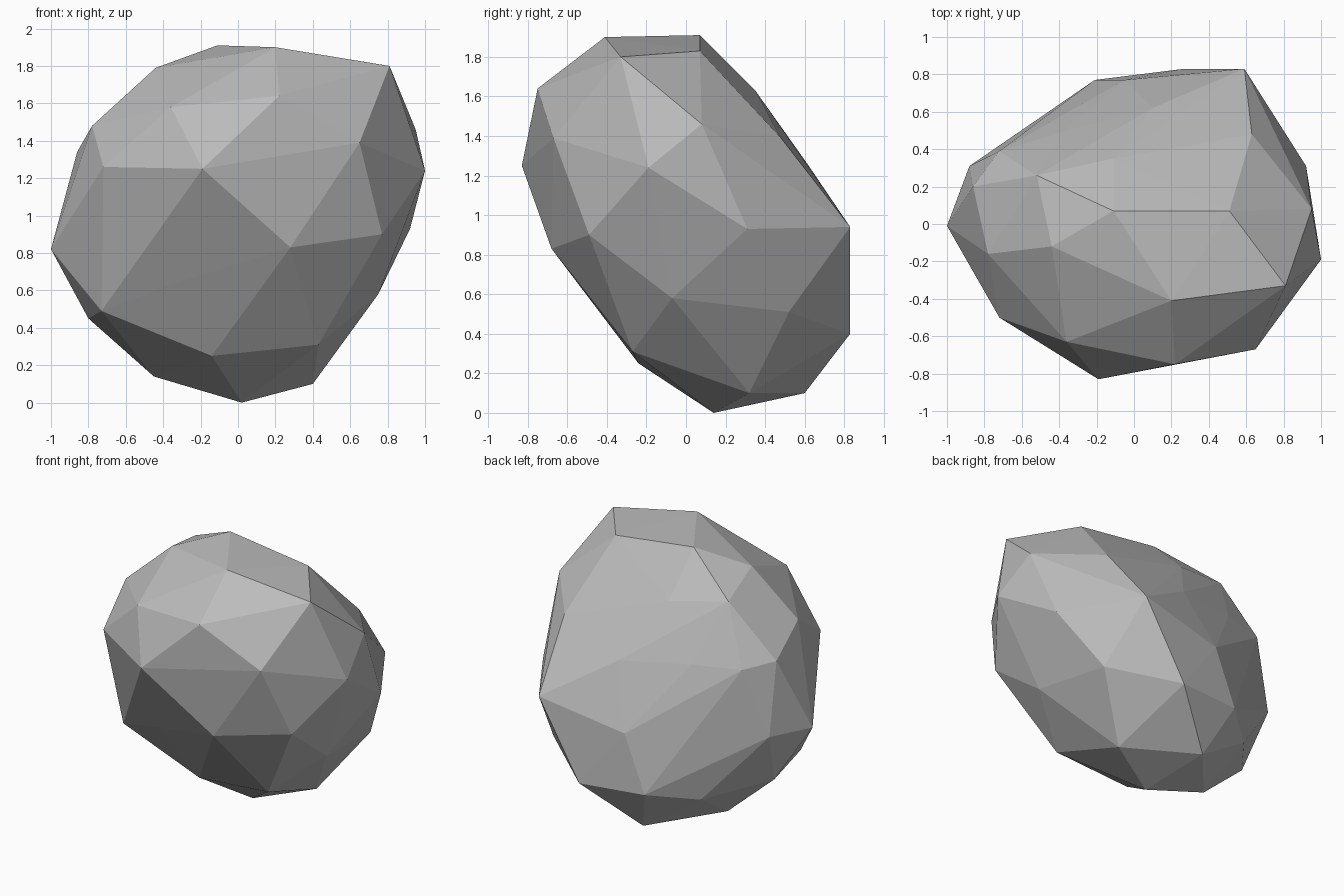
import bpy
import bmesh
from mathutils import Vector

cube = bpy.data.objects.get("Cube")
if cube:
    bpy.data.objects.remove(cube, do_unlink=True)

# Chiselled corners of the boulder, in hundredths, grouped by band
crown = [(-11, 7, 191), (20, -41, 190), (81, -33, 180), (51, 7, 183),
         (-44, -12, 179), (-52, 26, 170), (-11, 35, 163), (22, -75, 164),
         (-36, -63, 158)]
shoulder = [(-78, -16, 148), (-86, 20, 134), (-72, 39, 131), (-39, 49, 130),
            (10, 62, 125), (63, 48, 139), (95, 8, 146), (100, -19, 124),
            (65, -67, 139), (-19, -83, 125), (-72, -50, 126)]
waist = [(-100, -1, 82), (-88, 31, 84), (-54, 53, 79), (-5, 77, 82),
         (59, 83, 94), (92, 31, 93), (77, -49, 90), (28, -68, 83),
         (-33, -44, 64)]
skirt = [(-73, -26, 49), (-80, 14, 45), (-49, 53, 37), (-21, 77, 42),
         (27, 83, 40), (69, 52, 51), (75, -7, 58), (43, -27, 31),
         (-14, -24, 25)]
foot = [(-45, 17, 14), (-8, 60, 10), (40, 32, 10), (2, 14, 0)]


def make_material(name, colour):
    """One plain flat colour for viewport and render."""
    mat = bpy.data.materials.new(name)
    mat.use_nodes = True
    mat.diffuse_color = colour
    shader = mat.node_tree.nodes["Principled BSDF"]
    shader.inputs["Base Color"].default_value = colour
    shader.inputs["Roughness"].default_value = 0.9
    return mat


def make_faceted_stone(name, bands, material):
    """Wrap the corner bands in a tight faceted skin."""
    bm = bmesh.new()
    for band in bands:
        for corner in band:
            bm.verts.new(Vector(corner) / 100)
    hull = bmesh.ops.convex_hull(bm, input=bm.verts[:])
    loose = [v for v in bm.verts if not v.link_faces]
    bmesh.ops.delete(bm, geom=loose, context="VERTS")
    bmesh.ops.recalc_face_normals(bm, faces=bm.faces[:])
    for face in bm.faces:
        face.smooth = False
    mesh = bpy.data.meshes.new(name)
    bm.to_mesh(mesh)
    bm.free()
    mesh.materials.append(material)
    stone = bpy.data.objects.new(name, mesh)
    bpy.context.scene.collection.objects.link(stone)
    return stone


stone_grey = make_material("stone_grey", (0.5, 0.5, 0.5, 1.0))
make_faceted_stone("boulder", [crown, shoulder, waist, skirt, foot], stone_grey)
